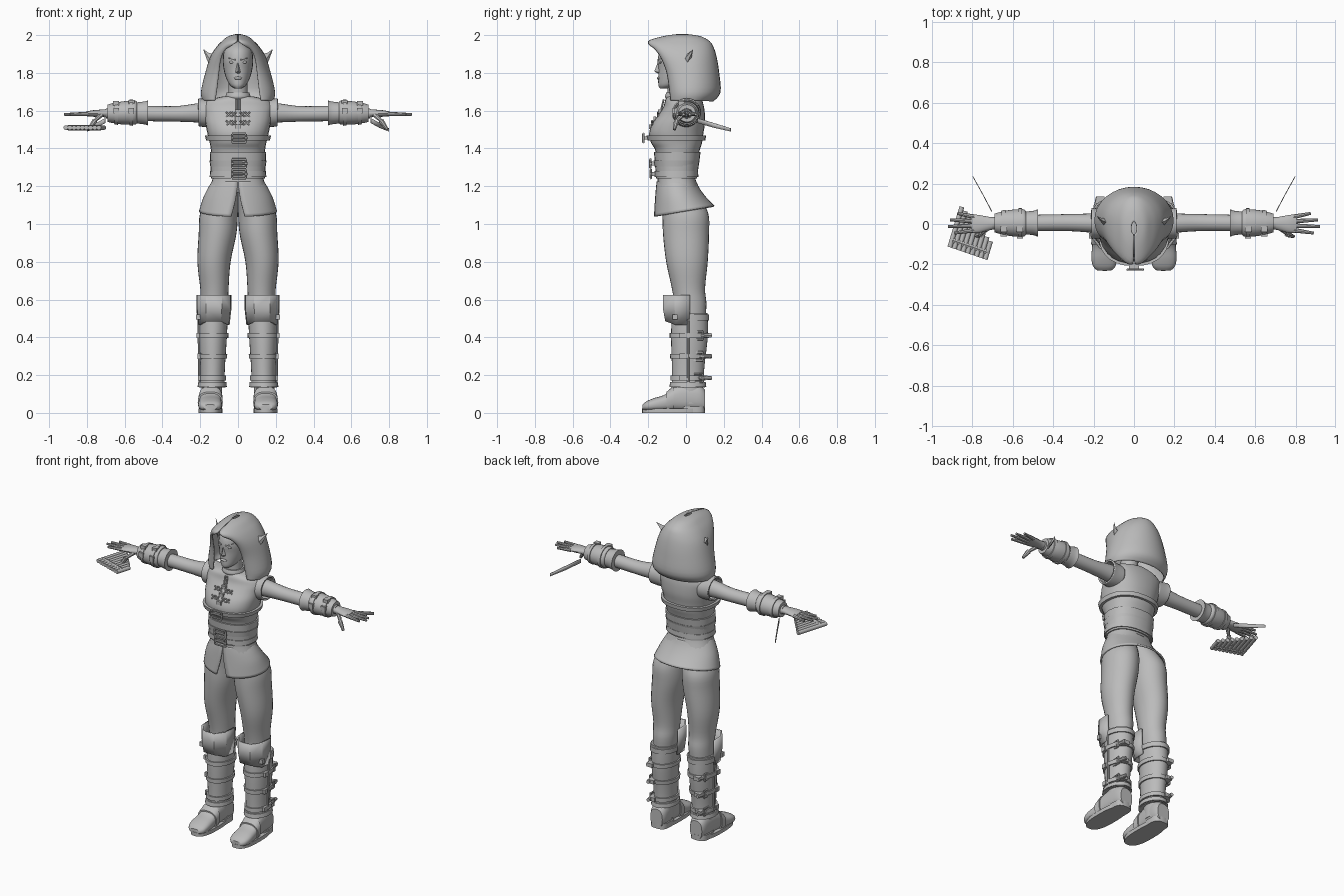
import bpy, bmesh, math
from mathutils import Vector

cube = bpy.data.objects.get("Cube")
if cube:
    bpy.data.objects.remove(cube, do_unlink=True)

grey = bpy.data.materials.new("plain_grey")
grey.use_nodes = True
grey.diffuse_color = (0.5, 0.5, 0.5, 1)
grey.node_tree.nodes["Principled BSDF"].inputs["Base Color"].default_value = (0.5, 0.5, 0.5, 1)


def finish(name, bm, mirror=False, thick=0, angle=40):
    bmesh.ops.recalc_face_normals(bm, faces=bm.faces)
    mesh = bpy.data.meshes.new(name)
    bm.to_mesh(mesh)
    bm.free()
    mesh.materials.append(grey)
    ob = bpy.data.objects.new(name, mesh)
    bpy.context.collection.objects.link(ob)
    bpy.ops.object.select_all(action='DESELECT')
    ob.select_set(True)
    bpy.context.view_layer.objects.active = ob
    bpy.ops.object.shade_smooth_by_angle(angle=math.radians(angle))
    if thick:
        mod = ob.modifiers.new("thickness", 'SOLIDIFY')
        mod.thickness = thick
    if mirror:
        ob.modifiers.new("mirror", 'MIRROR').use_mirror_merge = False
    return ob


def sheet(name, rows, closed=True, caps=True, **kw):
    """Skin a grid of points; optionally wrap and cap it."""
    bm = bmesh.new()
    grid = [[bm.verts.new(p) for p in row] for row in rows]
    n = len(grid[0])
    for a, b in zip(grid, grid[1:]):
        for i in range(n if closed else n - 1):
            j = (i + 1) % n
            bm.faces.new((a[i], a[j], b[j], b[i]))
    if closed and caps:
        bm.faces.new(grid[0])
        bm.faces.new(grid[-1])
    return finish(name, bm, **kw)


def ring(row, axis, e, n):
    t, cu, cv, ru, rv = row
    pts = []
    for i in range(n):
        a = 2 * math.pi * i / n
        c, s = math.cos(a), math.sin(a)
        u = cu + ru * math.copysign(abs(c) ** (2 / e), c)
        v = cv + rv * math.copysign(abs(s) ** (2 / e), s)
        pts.append({'z': (u, v, t), 'x': (t, u, v), 'y': (u, t, v)}[axis])
    return pts


def smooth_rows(rows, k=4):
    """Catmull-Rom refinement of loft rows."""
    out = []
    for i in range(len(rows) - 1):
        p = [rows[max(0, min(len(rows) - 1, i + d))] for d in (-1, 0, 1, 2)]
        for j in range(k):
            t = j / k
            out.append([0.5 * (2 * b + (c - a) * t + (2 * a - 5 * b + 4 * c - d) * t * t
                               + (3 * b - a - 3 * c + d) * t ** 3) for a, b, c, d in zip(*p)])
    return out + [list(rows[-1])]


def loft(name, rows, axis='z', e=2, n=28, fine=True, caps=True, **kw):
    rows = smooth_rows(rows) if fine else rows
    return sheet(name, [ring(r, axis, e, n) for r in rows], caps=caps, **kw)


def at(rows, t):
    for a, b in zip(rows, rows[1:]):
        if min(a[0], b[0]) <= t <= max(a[0], b[0]):
            f = (t - a[0]) / (b[0] - a[0])
            return [x + (y - x) * f for x, y in zip(a, b)]


def belt(name, rows, mid, width, grow, axis='z', e=2, **kw):
    """Raised band around a lofted part."""
    out = []
    for t, g in ((-1, 0), (-1, 1), (1, 1), (1, 0)):
        r = at(rows, mid + t * width / 2)
        out.append(r[:3] + [r[3] + g * grow, r[4] + g * grow])
    return loft(name, out, axis, e, fine=False, **kw)


def rods(name, segs, r, r2=None, n=8, **kw):
    bm = bmesh.new()
    for p, q in segs:
        p, q = Vector(p), Vector(q)
        d = q - p
        m = d.to_track_quat('Z', 'Y').to_matrix().to_4x4()
        m.translation = (p + q) / 2
        bmesh.ops.create_cone(bm, cap_ends=True, segments=n, radius1=r,
                              radius2=r if r2 is None else r2, depth=d.length, matrix=m)
    return finish(name, bm, **kw)


def boxes(name, items, **kw):
    bm = bmesh.new()
    for c, s in items:
        for v in bmesh.ops.create_cube(bm, size=1)["verts"]:
            v.co = Vector(c) + Vector([a * b for a, b in zip(v.co, s)])
    return finish(name, bm, **kw)


def blob(name, c, s, **kw):
    bm = bmesh.new()
    bmesh.ops.create_uvsphere(bm, u_segments=14, v_segments=8, radius=1)
    for v in bm.verts:
        v.co = Vector(c) + Vector([a * b for a, b in zip(v.co, s)])
    return finish(name, bm, **kw)


def buckle(name, c, w, h, facing='y', **kw):
    c = Vector(c)
    u = Vector((1, 0, 0)) if facing == 'y' else Vector((0, 1, 0))
    z = Vector((0, 0, h / 2))
    k = [c - u * w / 2 - z, c + u * w / 2 - z, c + u * w / 2 + z, c - u * w / 2 + z]
    rods(name, [(k[i], k[(i + 1) % 4]) for i in range(4)] + [(c - u * w / 2, c + u * w * .6)], .006, n=6, **kw)


# Torso
def span(z, rx, front, back):
    return (z, 0, (front + back) / 2, rx, (back - front) / 2)

torso = [span(1.675, .08, -.1, .07), span(1.655, .16, -.11, .085), span(1.62, .185, -.12, .095),
         span(1.58, .18, -.145, .1), span(1.53, .172, -.18, .1), span(1.48, .162, -.195, .092),
         span(1.43, .15, -.185, .085), span(1.39, .143, -.163, .072), span(1.3, .13, -.15, .047),
         span(1.24, .135, -.15, .05), span(1.18, .155, -.155, .07)]
loft("vest", torso, e=2.3)
belt("cincher", torso, 1.31, .14, .008, e=2.3)
for name, z, w in (("chest_strap", 1.455, .025), ("upper_belt", 1.32, .032), ("lower_belt", 1.265, .03)):
    belt(name, torso, z, w, .016, e=2.3)
    front = at(torso, z)[2] - at(torso, z)[4]
    boxes(name + "_keeper", [((.0, front - .022, z), (.05, .025, w * .7))])
    buckle(name + "_buckle", (.005, front - .036, z), .075, .045)

# Chest clasps and neck slit
def chest_y(x, z):
    t, cx, cy, rx, ry = at(torso, z)
    return cy - ry * (1 - (abs(x) / rx) ** 2.3) ** (1 / 2.3)

for x in (.022, .05):
    for z in (1.535, 1.58):
        y, d = chest_y(x, z) - .004, .012
        rods("chest_clasp", [((x - d, y, z - d), (x + d, y, z + d)), ((x - d, y, z + d), (x + d, y, z - d))],
             .005, n=6, mirror=True)
boxes("clasp_plate", [((0, chest_y(0, z) - .005, z), (.03, .014, .022)) for z in (1.515, 1.557, 1.595)])
rods("neck_slit", [((.008, -.118, 1.66), (.008, chest_y(0, 1.6), 1.6))], .005, mirror=True)

# Flared skirt with an open front
skirt = []
for z, rx, front, back, gap in smooth_rows([(1.225, .138, -.155, .055, .02), (1.19, .16, -.16, .07, .03),
                                            (1.14, .185, -.165, .1, .08), (1.07, .207, -.172, .15, .18)]):
    row = []
    for i in range(41):
        a = -math.pi / 2 + gap + (2 * math.pi - 2 * gap) * i / 40
        y = (front + back) / 2 + (back - front) / 2 * math.sin(a)
        row.append((rx * math.cos(a), y, z + .18 * y * (1.225 - z) / .155))
    skirt.append(row)
sheet("skirt", skirt, closed=False, thick=.01)

# Legs, boot shafts and straps
leg = [(1.17, .07, -.03, .08, .09), (1.06, .1, -.003, .1, .12), (.95, .108, 0, .1, .122),
       (.8, .127, .005, .088, .11), (.66, .125, .013, .075, .088), (.58, .125, .022, .072, .086),
       (.48, .13, .018, .066, .085)]
loft("trouser_leg", leg, mirror=True)
shaft = [(.53, .13, .02, .077, .095), (.4, .133, .018, .074, .097), (.26, .134, .012, .066, .087),
         (.18, .135, .01, .064, .084), (.135, .137, .01, .07, .09)]
loft("boot_shaft", shaft, mirror=True)
belt("boot_top_cuff", shaft, .505, .03, .008, mirror=True)
belt("boot_ankle_cuff", shaft, .15, .025, .008, mirror=True)
for z in (.41, .3, .185):
    belt("boot_strap", shaft, z, .025, .008, mirror=True)
    t, cx, cy, rx, ry = at(shaft, z)
    boxes("boot_stud", [((cx + rx, -.02, z), (.025, .028, .028)), ((cx + rx * .45, cy + ry + .005, z), (.04, .03, .024))],
          mirror=True)
    buckle("boot_buckle", (cx + rx * .85, .065, z), .05, .042, 'x', mirror=True)
    rods("strap_end", [((cx + rx * .8, .07, z), (cx + rx * .6, .135, z))], .011, mirror=True)
rods("boot_side_seam", [((.208, .012, .51), (.203, .012, .14))], .007, mirror=True)

# Faceted knee guards
outline = [(.093, .02), (.088, -.06), (.042, -.122), (-.042, -.122), (-.088, -.06), (-.093, .02)]
sheet("knee_guard", [[(.128 + x * k, y * k, z + (.02 if abs(x) < .05 else 0) * drop) for x, y in outline]
                     for z, k, drop in ((.625, 1, 0), (.55, 1, 0), (.465, .9, 1))],
      closed=False, thick=.012, angle=20, mirror=True)
boxes("knee_stud", [((.21, -.058, .508), (.024, .026, .028))], mirror=True)

# Shoes
foot = [(.1, .14, .065, .042, .058), (.07, .14, .078, .053, .07), (0, .142, .082, .056, .074),
        (-.06, .145, .075, .056, .066), (-.11, .147, .053, .06, .045), (-.17, .148, .043, .063, .035),
        (-.21, .147, .036, .055, .025), (-.23, .147, .03, .035, .014)]
loft("shoe", foot, 'y', e=2.5, mirror=True)
loft("ankle", [(.16, .138, .015, .055, .07), (.05, .14, .02, .055, .078)], fine=False, mirror=True)
sole = [(z, .145, -.075, .064, .158) for z in (0, .024)]
loft("sole", sole, e=2.6, fine=False, mirror=True)
loft("heel", [(z, .141, .035, .056, .066) for z in (0, .035)], e=3, fine=False, mirror=True)
belt("instep_strap", foot, -.085, .035, .007, 'y', e=2.5, mirror=True)

# Arms with shoulder caps and bracers
arm = [(.12, .005, 1.59, .055, .058), (.22, .005, 1.588, .047, .05), (.33, .007, 1.583, .042, .041),
       (.5, .005, 1.585, .04, .04), (.6, .005, 1.585, .035, .035), (.7, .004, 1.586, .03, .026)]
loft("sleeve", arm, 'x', n=20, mirror=True)
loft("shoulder_cap", [(.13, 0, 1.585, .075, .072), (.18, .002, 1.588, .074, .074), (.21, .004, 1.592, .076, .074)],
     'x', caps=False, thick=.01, mirror=True)
loft("bracer_cuff", [(.476, .005, 1.588, .068, .066), (.5, .005, 1.588, .06, .06), (.545, .005, 1.588, .056, .055)],
     'x', mirror=True)
bracer = [(.535, .005, 1.59, .058, .058), (.55, .005, 1.59, .068, .064), (.61, .005, 1.588, .065, .061),
          (.66, .005, 1.587, .055, .053), (.69, .005, 1.586, .046, .046)]
loft("bracer", bracer, 'x', mirror=True)
for x in (.565, .645):
    belt("bracer_strap", bracer, x, .02, .006, 'x', mirror=True)
    r = at(bracer, x)
    boxes("bracer_stud", [((x, -.025, 1.588 + r[4] * .92), (.032, .03, .022)),
                          ((x, .005 - r[3], 1.6), (.03, .02, .03))], mirror=True)

# Hands
loft("palm", [(.68, .004, 1.586, .028, .024), (.72, .002, 1.586, .034, .02), (.77, 0, 1.585, .045, .017),
              (.805, .002, 1.583, .045, .012)], 'x', n=16, mirror=True)
for y, tip in ((.042, .875), (.016, .91), (-.01, .92), (-.036, .89)):
    rods("finger", [((.79, y * .85, 1.583), (tip, y * 1.25, 1.58))], .012, .007, mirror=True)
rods("thumb", [((.72, -.015, 1.582), (.765, -.055, 1.54)), ((.758, -.05, 1.547), (.79, -.062, 1.5))],
     .015, .008, mirror=True)

# Thin blades behind the wrists
sheet("wrist_blade", [[(.705, .06, 1.56), (.705, .06, 1.535)], [(.75, .145, 1.535), (.75, .145, 1.51)],
                      [(.8, .235, 1.507), (.8, .235, 1.49)]], closed=False, thick=.004, mirror=True)

# Pipes under the right hand
pipes = []
for i in range(9):
    f = i / 8
    low = Vector((-.912 + .175 * f, -.115 - .06 * f, 1.51))
    pipes.append((low, low + Vector((.3, 1, 0)) * (.2 - .11 * f)))
rods("pipes", pipes, .0125, n=10)
rods("pipe_binding", [((-.9, -.08, 1.51), (-.725, -.14, 1.51))], .015, n=6)

# Head and face
loft("neck", [(1.62, 0, -.04, .07, .06), (1.68, 0, -.045, .052, .052), (1.78, 0, -.045, .052, .055)])
loft("choker", [(1.665, 0, -.045, .062, .062), (1.675, 0, -.045, .066, .066), (1.695, 0, -.045, .06, .06)])
head = [span(1.718, .018, -.138, -.08), span(1.735, .042, -.146, -.03), span(1.77, .062, -.147, .04),
        span(1.82, .076, -.146, .08), span(1.87, .08, -.15, .09), span(1.92, .072, -.135, .08),
        span(1.955, .04, -.09, .05), span(1.965, .01, -.05, .01)]
loft("head", head, n=24)
sheet("nose", [[(0, -.148, 1.86), (.006, -.142, 1.86), (-.006, -.142, 1.86)],
               [(0, -.168, 1.808), (.015, -.14, 1.803), (-.015, -.14, 1.803)],
               [(0, -.15, 1.797), (.01, -.14, 1.797), (-.01, -.14, 1.797)]])
blob("eye", (.032, -.135, 1.856), (.015, .008, .007), mirror=True)
rods("brow", [((.014, -.147, 1.868), (.052, -.122, 1.88))], .005, .003, mirror=True)
blob("lips", (0, -.145, 1.772), (.022, .009, .008))

# Hood: arcs from the back to each side of the face opening
hood = []
for z, yb, hw, ym, xf, yf in smooth_rows([
        (1.655, .14, .18, .02, .12, -.075), (1.7, .175, .188, .02, .112, -.08), (1.8, .168, .165, .02, .1, -.095),
        (1.88, .155, .14, .015, .088, -.125), (1.93, .14, .11, .01, .06, -.16), (1.962, .12, .08, 0, .006, -.195),
        (1.986, .075, .05, -.01, .003, -.12), (1.997, .01, .012, -.02, .001, -.05)]):
    half = []
    for i in range(9):
        a = math.pi / 2 * i / 8
        half.append((hw * math.sin(a), ym + (yb - ym) * math.cos(a), z))
    for i in range(1, 9):
        a = math.pi / 2 * i / 8
        half.append((xf + (hw - xf) * math.cos(a), ym + (yf - ym) * math.sin(a), z))
    hood.append([(-x, y, z) for x, y, z in half[:0:-1]] + half)
sheet("hood", hood, closed=False, thick=-.008, angle=60)

# Pointed ears through the hood
sheet("ear", [[(.115, .0, 1.9), (.13, .025, 1.87), (.14, -.005, 1.825), (.13, -.02, 1.86)],
              [(.155, .015, 1.905), (.16, .03, 1.885), (.163, .012, 1.865), (.158, .003, 1.885)],
              [(.182, .036, 1.925), (.183, .038, 1.923), (.183, .036, 1.92), (.182, .035, 1.922)]], mirror=True)
